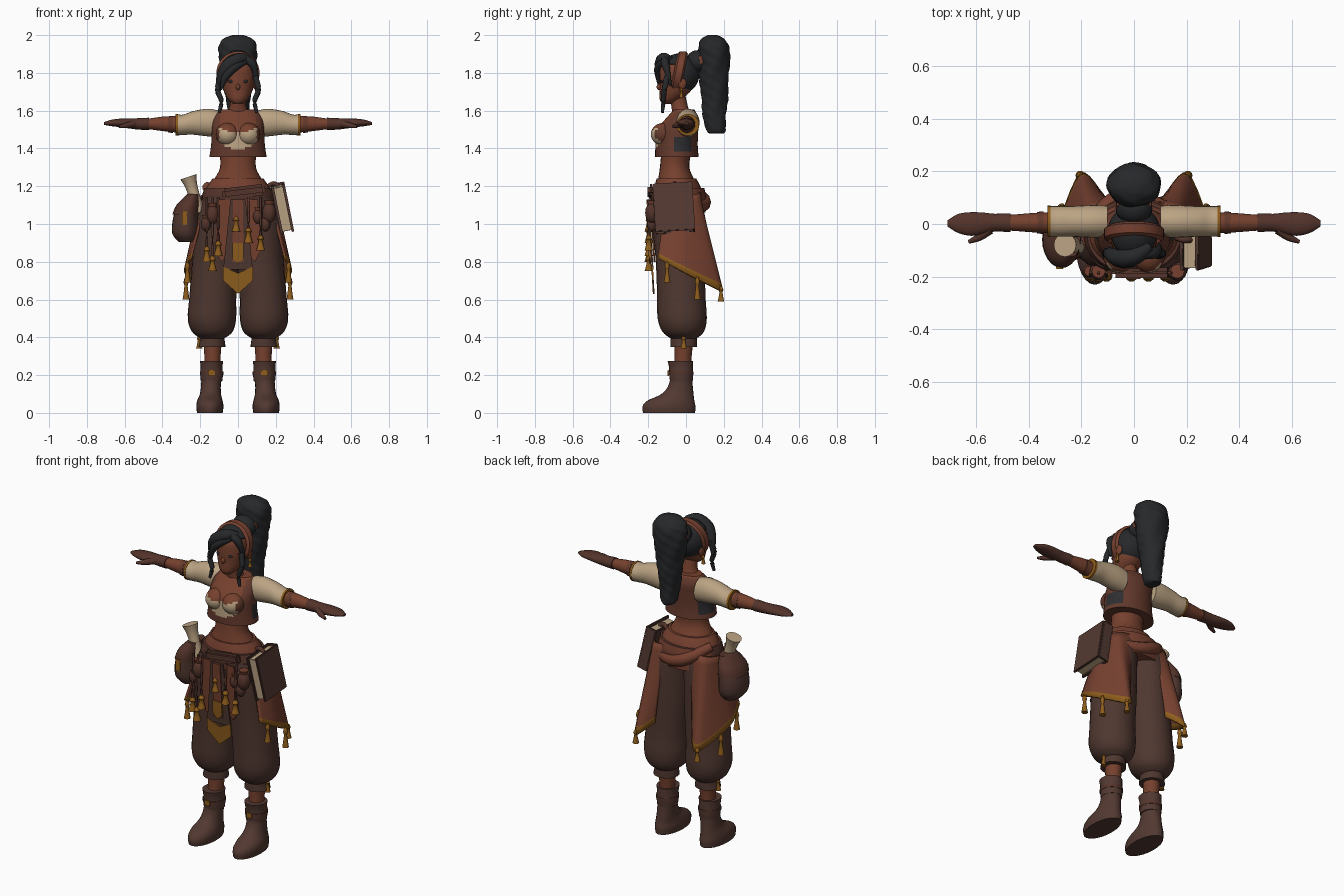
import bpy, bmesh, math
from mathutils import Vector, Matrix, Euler

if "Cube" in bpy.data.objects:
    bpy.data.objects.remove(bpy.data.objects["Cube"])

COLOURS = {
    "skin": (.18, .052, .027), "hair": (.02, .021, .023), "cream": (.5, .37, .23),
    "trousers": (.078, .038, .029), "vest": (.125, .041, .025), "sash": (.18, .052, .029),
    "gold": (.27, .11, .012), "slate": (.027, .027, .031), "boots": (.085, .04, .031),
    "leather": (.088, .034, .024)}
MATS, PARTS = {}, []
for key, rgb in COLOURS.items():
    m = MATS[key] = bpy.data.materials.new(key + " colour")
    m.use_nodes = True
    m.diffuse_color = (*rgb, 1)
    shader = m.node_tree.nodes["Principled BSDF"]
    shader.inputs["Base Color"].default_value = (*rgb, 1)
    shader.inputs["Roughness"].default_value = .8


def finish(name, bm, mat, rule=None, side=1):
    """Turn a bmesh into an object, colouring faces by an optional rule."""
    for v in bm.verts:
        v.co.x *= side
    bmesh.ops.recalc_face_normals(bm, faces=bm.faces)
    names = [mat]
    for f in bm.faces:
        key = rule(f.calc_center_median()) if rule else mat
        if key not in names:
            names.append(key)
        f.material_index = names.index(key)
    mesh = bpy.data.meshes.new(name)
    bm.to_mesh(mesh)
    bm.free()
    for key in names:
        mesh.materials.append(MATS[key])
    ob = bpy.data.objects.new(name, mesh)
    bpy.context.collection.objects.link(ob)
    PARTS.append(ob)
    return ob


def smooth_path(pts, steps):
    """Catmull-Rom interpolation through tuples of any length."""
    pts = [Vector(p) for p in pts]
    out = []
    for i in range(len(pts) - 1):
        a, b, c, d = pts[max(i - 1, 0)], pts[i], pts[i + 1], pts[min(i + 2, len(pts) - 1)]
        for s in range(steps):
            t = s / steps
            out.append(b + (c - a) * (t / 2) + (a * 2 - b * 5 + c * 4 - d) * (t * t / 2)
                       + (b * 3 - a - c * 3 + d) * (t ** 3 / 2))
    return out + [pts[-1]]


def skin_rings(bm, rings):
    n = len(rings[0])
    for r, q in zip(rings, rings[1:]):
        for i in range(n):
            bm.faces.new((r[i], r[(i + 1) % n], q[(i + 1) % n], q[i]))
    bm.faces.new(rings[0])
    bm.faces.new(rings[-1])


def loft(name, rows, mat, side=1, axis="z", rule=None, n=24, steps=4, ripple=0):
    """Rows are (position, centre a, centre b, radius a, radius b) along an axis."""
    bm, rings = bmesh.new(), []
    for t, a, b, ra, rb in smooth_path(rows, steps):
        ring = []
        for i in range(n):
            ang = math.tau * i / n
            k = 1 + ripple * math.sin(5 * ang + 40 * t) * math.cos(70 * t)
            u, v = a + ra * k * math.cos(ang), b + rb * k * math.sin(ang)
            ring.append(bm.verts.new((u, v, t) if axis == "z" else (t, u, v)))
        rings.append(ring)
    skin_rings(bm, rings)
    return finish(name, bm, mat, rule, side)


def tube(name, rows, mat, side=1, n=10, steps=4):
    """Rows are (x, y, z, radius)."""
    path, bm, rings = smooth_path(rows, steps), bmesh.new(), []
    for i, p in enumerate(path):
        d = (path[min(i + 1, len(path) - 1)] - path[max(i - 1, 0)]).to_3d()
        q = d.to_track_quat("Z", "Y")
        rings.append([bm.verts.new(p.to_3d() + q @ Vector((math.cos(a), math.sin(a), 0)) * p.w)
                      for a in (math.tau * j / n for j in range(n))])
    skin_rings(bm, rings)
    return finish(name, bm, mat, None, side)


def ball(name, loc, size, mat, side=1, rule=None, rot=(0, 0, 0)):
    bm = bmesh.new()
    bmesh.ops.create_uvsphere(bm, u_segments=24, v_segments=16, radius=1,
                              matrix=Matrix.LocRotScale(Vector(loc), Euler(rot), Vector(size)))
    return finish(name, bm, mat, rule, side)


def box(name, loc, size, mat, rot=(0, 0, 0), offset=(0, 0, 0), bevel=.006):
    bm = bmesh.new()
    turn = Euler(rot)
    centre = Vector(loc) + turn.to_matrix() @ Vector(offset)
    bmesh.ops.create_cube(bm, size=1, matrix=Matrix.LocRotScale(centre, turn, Vector(size)))
    bmesh.ops.bevel(bm, geom=bm.edges[:], offset=bevel, segments=2, affect="EDGES")
    return finish(name, bm, mat)


def hanging(name, outline, mat, lift=0):
    """Flat cloth at the front, from an (x, z) outline."""
    bm = bmesh.new()
    face = bm.faces.new([bm.verts.new((x, -.195 - lift + (1.14 - z) * .06, z)) for x, z in outline])
    ext = bmesh.ops.extrude_face_region(bm, geom=[face])
    bmesh.ops.translate(bm, vec=(0, -.009, 0), verts=[v for v in ext["geom"] if isinstance(v, bmesh.types.BMVert)])
    return finish(name, bm, mat)


def tassel(name, x, y, z, length=.09, r=.014):
    loft(name, [(z, x, y, r * .4, r * .4), (z - length * .25, x, y, r, r), (z - length * .4, x, y, r * .6, r * .6),
                (z - length, x, y, r * 1.3, r * 1.3)], "gold", n=10, steps=2)


# Body and head
loft("torso", [(1.12, 0, -.04, .16, .12), (1.22, 0, -.05, .133, .1), (1.3, 0, -.06, .095, .078),
               (1.4, 0, -.05, .1, .08), (1.5, 0, -.045, .11, .08), (1.57, 0, -.02, .1, .055),
               (1.605, 0, -.03, .05, .045), (1.68, 0, -.045, .038, .042)], "skin")
loft("head", [(1.635, 0, -.1, .022, .025), (1.66, 0, -.083, .052, .056), (1.71, 0, -.055, .078, .084),
              (1.78, 0, -.05, .09, .09), (1.84, 0, -.045, .08, .085), (1.89, 0, -.03, .04, .04)], "skin")
ball("nose", (0, -.14, 1.725), (.012, .016, .016), "skin")


def vest_rule(c):
    if c.z > 1.592 or (c.y < -.05 and abs(c.x) < .095 and c.z > 1.49 + .3 * abs(c.x)):
        return "skin"
    if c.y < -.08 and abs(c.x) < .085 and c.z > 1.385 + .4 * abs(c.x):
        return "cream"
    if abs(c.x) > .09 and -.07 < c.y < .03 and 1.385 < c.z < 1.465:
        return "slate"
    return "vest"


loft("vest", [(1.355, 0, -.048, .152, .115), (1.42, 0, -.05, .142, .112), (1.5, 0, -.045, .138, .11),
              (1.56, 0, -.02, .132, .085), (1.605, 0, -.01, .095, .055)], "vest", rule=vest_rule, n=48, steps=6)


def bust_rule(c):
    if abs(c.x) > .1:
        return "vest"
    return "skin" if c.z > 1.475 + .35 * abs(c.x) else "cream"


# Paired parts of body and clothing
for side, tag in ((1, "left_"), (-1, "right_")):
    ball(tag + "bust", (.056, -.12, 1.475), (.062, .066, .06), "cream", side, bust_rule)
    ball(tag + "eye", (.036, -.129, 1.755), (.017, .007, .008), "slate", side)
    ball(tag + "ear", (.09, -.02, 1.745), (.012, .022, .032), "skin", side)
    tassel(tag + "earring", side * .098, -.025, 1.72, .05, .009)
    tube(tag + "braid", [(.092, -.1, 1.78, .016), (.108, -.115, 1.71, .015), (.088, -.12, 1.65, .013),
                         (.1, -.125, 1.59, .008)], "hair", side)

    loft(tag + "sleeve", [(.1, .01, 1.53, .06, .07), (.16, .01, 1.537, .062, .073), (.24, .01, 1.535, .058, .062),
                          (.29, .01, 1.525, .058, .054), (.325, .01, 1.525, .058, .056)], "cream", side, "x")
    loft(tag + "sleeve_trim", [(.318, .01, 1.525, .06, .057), (.33, .01, 1.525, .06, .057)], "gold", side, "x")
    loft(tag + "arm", [(.28, .005, 1.525, .042, .045), (.38, .005, 1.53, .037, .04), (.46, .005, 1.53, .031, .03),
                       (.52, .005, 1.53, .028, .025)], "skin", side, "x")
    loft(tag + "elbow_band", [(.345, .005, 1.527, .043, .045), (.37, .005, 1.527, .041, .043)], "vest", side, "x")
    loft(tag + "glove", [(.47, .005, 1.53, .036, .033), (.53, .005, 1.53, .034, .03), (.57, .003, 1.532, .04, .027),
                         (.62, 0, 1.535, .045, .023), (.67, .002, 1.535, .036, .017), (.71, .002, 1.532, .012, .007)],
         "leather", side, "x")
    tube(tag + "thumb", [(.55, -.02, 1.53, .02), (.59, -.05, 1.522, .015), (.63, -.068, 1.515, .007)], "leather", side)

    # Trousers, calves and boots
    loft(tag + "trouser_leg", [(1.14, .085, -.045, .1, .13), (1, .11, -.04, .12, .138), (.8, .12, -.03, .123, .13),
                               (.62, .133, -.025, .124, .128), (.5, .138, -.02, .128, .13), (.43, .136, -.015, .108, .11),
                               (.395, .136, -.012, .064, .07)], "trousers", side)
    loft(tag + "trouser_cuff", [(.41, .136, -.012, .062, .068), (.38, .136, -.012, .066, .07),
                                (.35, .138, -.012, .072, .07)], "trousers", side)
    tassel(tag + "cuff_tassel", side * .205, -.012, .41, .07, .013)
    loft(tag + "calf", [(.2, .137, -.02, .042, .044), (.3, .135, -.015, .043, .045), (.39, .135, -.01, .05, .05)],
         "skin", side)
    loft(tag + "boot", [(0, .149, -.09, .068, .138), (.035, .149, -.09, .072, .14), (.065, .149, -.08, .067, .124),
                        (.1, .146, -.045, .056, .085), (.15, .143, -.028, .052, .063), (.22, .14, -.025, .054, .056)],
         "boots", side)
    loft(tag + "boot_cuff", [(.165, .14, -.025, .056, .06), (.2, .14, -.025, .06, .063), (.24, .14, -.026, .058, .064),
                             (.275, .14, -.03, .061, .067)], "boots", side)
    loft(tag + "boot_strap", [(.2, .14, -.026, .062, .066), (.22, .14, -.026, .062, .066)], "leather", side)
    box(tag + "boot_buckle", (side * .14, -.094, .21), (.035, .008, .032), "gold", bevel=.002)

    # Side drape with trimmed hem, wrapping from hip to back
    top = smooth_path([(.175, -.11, 1.12), (.205, -.03, 1.14), (.175, .06, 1.16), (.09, .08, 1.17)], 5)
    hem = smooth_path([(.255, -.15, .82), (.285, -.01, .745), (.205, .195, .645), (.12, .12, .71)], 5)
    bm, rows, drops = bmesh.new(), [], 12
    for j in range(drops + 1):
        t = j / drops
        rows.append([bm.verts.new(a.lerp(b, t)) for a, b in zip(top, hem)])
    trims = []
    for j in range(drops):
        for i in range(len(top) - 1):
            f = bm.faces.new((rows[j][i], rows[j][i + 1], rows[j + 1][i + 1], rows[j + 1][i]))
            if j == drops - 1:
                c = f.calc_center_median()
                trims.append((c.x * side, c.y, c.z))
    edge = {tuple(round(v, 4) for v in c) for c in trims}
    drape = finish(tag + "drape", bm, "sash", lambda c: "gold" if tuple(round(v, 4) for v in c) in edge else "sash", side)
    drape.modifiers.new("cloth thickness", "SOLIDIFY").thickness = .012
    tassel(tag + "drape_front_tassel", side * .268, -.1, .8, .11, .014)
    tassel(tag + "drape_side_tassel", side * .275, .06, .72, .12, .014)
    tassel(tag + "drape_back_tassel", side * .205, .185, .67, .08, .014)

# Hair: cap, band, swept fringe and ponytail
bm = bmesh.new()
bmesh.ops.create_uvsphere(bm, u_segments=32, v_segments=24, radius=1,
                          matrix=Matrix.LocRotScale(Vector((0, -.035, 1.795)), None, Vector((.102, .106, .108))))
front = [f for f in bm.faces if f.calc_center_median().y < -.04 and f.calc_center_median().z < 1.845]
bmesh.ops.delete(bm, geom=front, context="FACES")
finish("hair_cap", bm, "hair").modifiers.new("hair thickness", "SOLIDIFY").thickness = .01
bm = bmesh.new()
rings = []
for i in range(40):
    a = math.tau * i / 40
    rings.append([bm.verts.new((r * math.cos(a), y + .2 * r * math.sin(a), 1.8 + r * math.sin(a)))
                  for r, y in ((.1, -.065), (.114, -.055), (.114, -.02), (.1, -.01))])
for r, q in zip(rings, rings[1:] + rings[:1]):
    for i in range(4):
        bm.faces.new((r[i], r[(i + 1) % 4], q[(i + 1) % 4], q[i]))
finish("headband", bm, "sash")
tube("fringe_top", [(.06, -.085, 1.87, .02), (.01, -.12, 1.875, .032), (-.05, -.13, 1.84, .036),
                    (-.09, -.115, 1.78, .026), (-.108, -.1, 1.7, .008)], "hair")
tube("fringe_sweep", [(.04, -.12, 1.86, .014), (-.02, -.143, 1.83, .024), (-.065, -.143, 1.78, .02),
                      (-.09, -.135, 1.71, .005)], "hair")
tube("fringe_side", [(.03, -.11, 1.875, .022), (.075, -.11, 1.85, .022), (.094, -.095, 1.79, .014),
                     (.096, -.08, 1.73, .006)], "hair")
ball("ponytail_base", (0, .06, 1.86), (.07, .06, .06), "hair")
loft("ponytail_tie", [(1.85, 0, .075, .068, .05), (1.89, 0, .085, .068, .05)], "sash")
loft("ponytail", [(1.48, 0, .16, .03, .04), (1.5, 0, .158, .045, .052), (1.58, 0, .15, .055, .062),
                  (1.66, 0, .152, .064, .07), (1.75, 0, .148, .08, .076), (1.86, 0, .15, .098, .082),
                  (1.94, 0, .147, .1, .08), (1.98, 0, .143, .076, .06), (2, 0, .14, .03, .025)],
     "hair", n=40, steps=8, ripple=.05)

# Hip wrap and belt
loft("hip_wrap", [(1.06, 0, -.04, .205, .142), (1.12, 0, -.042, .192, .142), (1.19, 0, -.045, .168, .125),
                  (1.24, 0, -.05, .135, .105)], "sash", n=32)
loft("belt", [(1.125, 0, -.045, .19, .148), (1.15, 0, -.045, .19, .15), (1.19, 0, -.045, .178, .142)], "leather", n=32,
     rule=lambda c: "leather" if c.y < 0 else "sash")
box("belt_roll", (.03, -.185, 1.17), (.23, .04, .06), "leather", rot=(0, -.12, 0), bevel=.015)
tube("back_sash", [(-.17, .0, 1.2, .025), (-.08, .085, 1.14, .035), (.03, .09, 1.1, .035), (.17, .03, 1.1, .03)], "sash")

# Layered front cloth
for s in (1, -1):
    strip = [(s * .03, 1.13), (s * .105, 1.13), (s * .12, .86), (s * .09, .8), (s * .04, .84)]
    hanging("front_strip", strip, "sash", -.012)
hanging("front_panel", [(-.04, 1.13), (.04, 1.13), (.078, .76), (-.078, .76)], "trousers")
hanging("front_panel_point", [(-.08, .775), (0, .74), (.08, .775), (.078, .7), (0, .63), (-.078, .7)], "gold", .002)
hanging("front_panel_ribbon", [(-.025, 1.13), (.025, 1.13), (.03, .8), (-.03, .8)], "sash", .006)
hanging("front_badge", [(-.03, .9), (.03, .9), (.03, .82), (0, .79), (-.03, .82)], "gold", .012)

# Charms and small pouches
for i, x in enumerate((-.165, -.135, -.105, -.01, .055, .12)):
    drop = (.18, .23, .15, .02, .08, .12)[i]
    tube("charm_cord", [(x, -.185, 1.14, .006), (x, -.2, 1.05 - drop / 2, .006), (x, -.195, 1.03 - drop, .006)], "leather")
    tassel("charm", x, -.197, 1.06 - drop, .08, .018)
for x, z, r in ((-.135, 1.05, .034), (.105, 1.04, .026), (.165, 1.06, .036), (.145, 1.0, .026), (-.17, 1.0, .026)):
    ball("small_pouch", (x, -.18, z), (r, r, r * 1.5), "leather")
    loft("pouch_neck", [(z + r, x, -.18, r * .5, r * .5), (z + r * 1.8, x, -.18, r * .75, r * .75)], "sash", n=12)

# Shoulder bag with rolled parchment
loft("bag", [(.905, -.27, -.06, .045, .065), (.95, -.278, -.06, .07, .1), (1.03, -.276, -.06, .068, .106),
             (1.1, -.262, -.06, .056, .095), (1.155, -.235, -.06, .03, .06)], "boots")
loft("bag_flap", [(1.05, -.276, -.06, .071, .108), (1.1, -.264, -.06, .062, .1), (1.16, -.235, -.06, .032, .064)],
     "leather")
box("bag_clasp", (-.283, -.166, 1.03), (.028, .012, .07), "gold", bevel=.002)
tube("parchment_roll", [(-.205, -.08, 1.06, .03), (-.235, -.08, 1.16, .03), (-.25, -.08, 1.21, .034),
                        (-.263, -.08, 1.25, .045)], "cream", n=16)

# Book strapped at the hip
lean, spot = (.06, -.2, 0), (.235, -.065, 1.085)
box("book_pages", spot, (.048, .19, .235), "cream", lean, bevel=.003)
for dx in (.03, -.03):
    box("book_cover", spot, (.014, .21, .26), "boots", lean, (dx, 0, 0), .004)
box("book_spine", spot, (.06, .012, .26), "boots", lean, (0, .1, 0), .004)
tube("book_strap", [(.16, -.05, 1.2, .012), (.19, -.06, 1.215, .012), (.215, -.06, 1.2, .012)], "leather")

# Keep creases sharp, everything else smooth
bpy.ops.object.select_all(action="DESELECT")
for ob in PARTS:
    ob.select_set(True)
bpy.context.view_layer.objects.active = PARTS[0]
bpy.ops.object.shade_smooth_by_angle(angle=math.radians(45))
